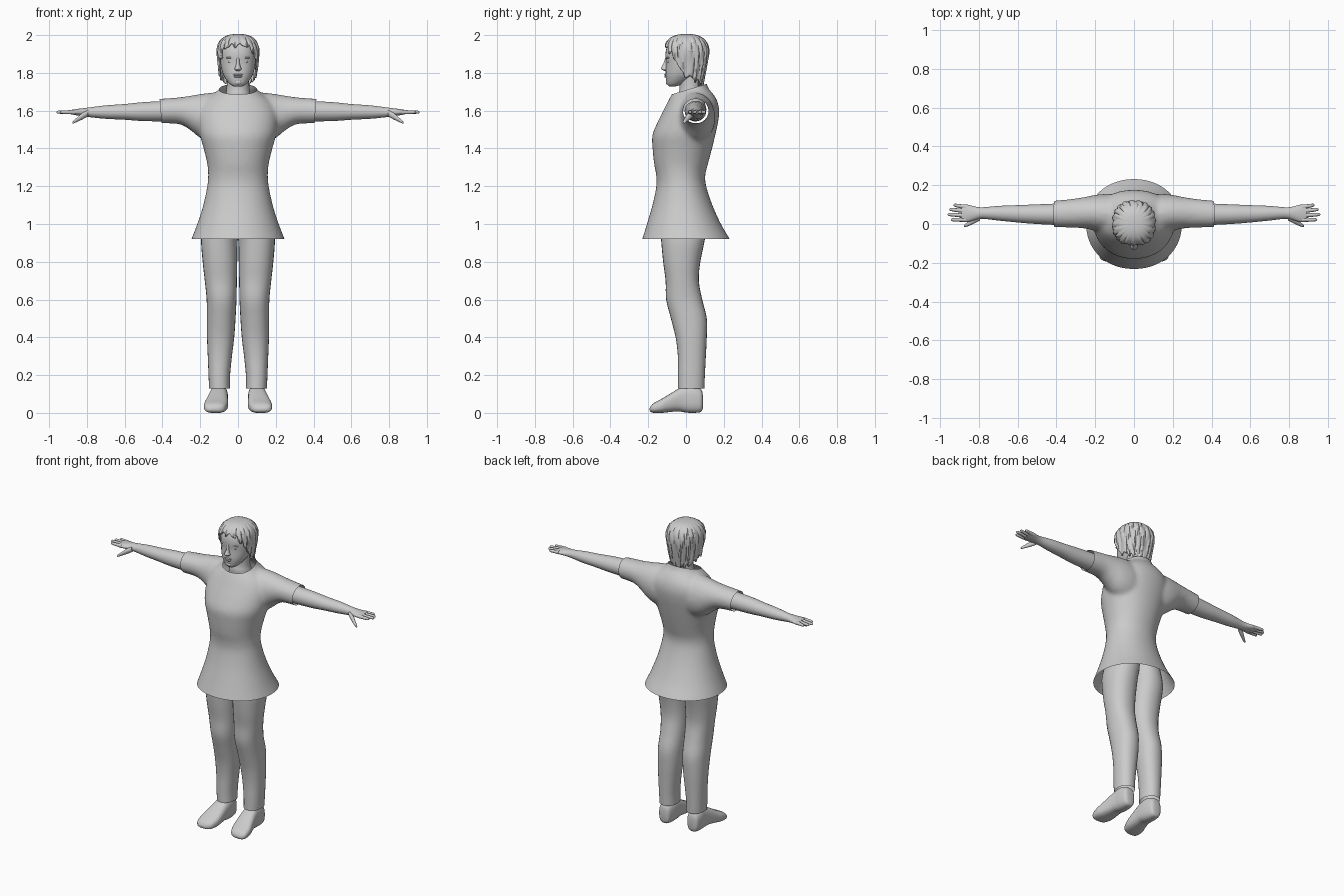
import bpy, bmesh
from math import sin, cos, pi, copysign
from mathutils import Vector, Matrix


def smooth_rings(rings, steps):
    """Catmull-Rom interpolation between hand-placed cross-sections."""
    out = []
    for i in range(len(rings) - 1):
        p = [rings[max(0, min(len(rings) - 1, i + k))] for k in (-1, 0, 1, 2)]
        for s in range(steps):
            t = s / steps
            out.append([0.5 * (2 * b + (c - a) * t + (2 * a - 5 * b + 4 * c - d) * t * t
                               + (3 * b - a - 3 * c + d) * t ** 3) for a, b, c, d in zip(*p)])
    return out + [list(rings[-1])]


def loft(bm, axis, rings, n=28, power=2.0, steps=4, cap=True):
    """Rings are (position on axis, low, high, low, high) for the other two axes."""
    i, j = [k for k in range(3) if k != axis]
    prev, first = None, None
    for t, a0, a1, b0, b1 in smooth_rings(rings, steps):
        ring = []
        for k in range(n):
            c, s = cos(2 * pi * k / n), sin(2 * pi * k / n)
            p = [0, 0, 0]
            p[axis] = t
            p[i] = (a0 + a1) / 2 + (a1 - a0) / 2 * copysign(abs(c) ** (2 / power), c)
            p[j] = (b0 + b1) / 2 + (b1 - b0) / 2 * copysign(abs(s) ** (2 / power), s)
            ring.append(bm.verts.new(p))
        if prev:
            for k in range(n):
                bm.faces.new((prev[k], prev[k - 1], ring[k - 1], ring[k]))
        else:
            first = ring
        prev = ring
    if cap:
        bm.faces.new(first)
        bm.faces.new(prev)


def ball(bm, loc, size):
    m = Matrix.Translation(loc) @ Matrix.Diagonal((*size, 1))
    bmesh.ops.create_uvsphere(bm, u_segments=14, v_segments=8, radius=1, matrix=m)


def mirror_x(bm):
    geo = bmesh.ops.duplicate(bm, geom=bm.verts[:] + bm.edges[:] + bm.faces[:])["geom"]
    for v in geo:
        if isinstance(v, bmesh.types.BMVert):
            v.co.x = -v.co.x


def finish(name, bm, angle=60, mirror=False):
    if mirror:
        mirror_x(bm)
    bmesh.ops.recalc_face_normals(bm, faces=bm.faces[:])
    me = bpy.data.meshes.new(name)
    bm.to_mesh(me)
    bm.free()
    me.shade_smooth()
    me.set_sharp_from_angle(angle=angle * pi / 180)
    ob = bpy.data.objects.new(name, me)
    bpy.context.collection.objects.link(ob)
    return ob


def sym(z, w, y0, y1):
    return (z, -w, w, y0, y1)


# Tunic: sleeves and body are fused, smoothed, then cut open at hem, cuffs and collar
bm = bmesh.new()
loft(bm, 0, [(0.04, -.06, .15, 1.42, 1.69), (.14, -.05, .155, 1.43, 1.695),
             (.20, -.035, .15, 1.455, 1.688), (.25, -.024, .14, 1.495, 1.68),
             (.30, -.02, .132, 1.525, 1.672), (.36, -.018, .125, 1.532, 1.667),
             (.45, -.017, .117, 1.532, 1.66)])
mirror_x(bm)
loft(bm, 2, [sym(.88, .262, -.245, .25), sym(.92, .247, -.232, .232), sym(1.0, .216, -.207, .185),
             sym(1.1, .184, -.178, .14), sym(1.2, .163, -.157, .107), sym(1.26, .158, -.158, .102),
             sym(1.32, .163, -.169, .117), sym(1.40, .182, -.177, .138), sym(1.47, .202, -.178, .155),
             sym(1.54, .212, -.15, .17), sym(1.60, .208, -.12, .176), sym(1.65, .18, -.095, .166),
             sym(1.69, .128, -.073, .143), sym(1.72, .096, -.055, .118), sym(1.78, .08, -.045, .10)],
     n=48, power=2.1)
tunic = finish("tunic", bm)
rm = tunic.modifiers.new("fuse", "REMESH")
rm.mode, rm.voxel_size = "VOXEL", 0.011
sm = tunic.modifiers.new("soften", "SMOOTH")
sm.factor, sm.iterations = 0.5, 8
fused = bpy.data.meshes.new_from_object(tunic.evaluated_get(bpy.context.evaluated_depsgraph_get()))
bpy.data.objects.remove(tunic)
bm = bmesh.new()
bm.from_mesh(fused)
for co, no in (((0, 0, .92), (0, 0, -1)), ((.41, 0, 0), (1, 0, -.08)), ((-.41, 0, 0), (-1, 0, -.08)),
               ((0, .02, 1.715), (0, -.3, 1))):
    off = Vector(co)
    if no[0]:
        off.z = 1.6
    bmesh.ops.bisect_plane(bm, geom=bm.verts[:] + bm.edges[:] + bm.faces[:],
                           plane_co=off, plane_no=no, clear_outer=True)
finish("tunic", bm)

# Trousers
bm = bmesh.new()
loft(bm, 2, [(.13, .043, .153, -.042, .097), (.20, .042, .156, -.042, .10), (.30, .032, .16, -.043, .105),
             (.40, .02, .164, -.055, .11), (.50, .013, .165, -.08, .11), (.60, .008, .166, -.105, .086),
             (.70, .006, .176, -.108, .068), (.80, .004, .187, -.121, .076), (.92, .001, .195, -.132, .10),
             (1.0, -.01, .178, -.135, .105), (1.1, -.01, .155, -.125, .09)], power=2.2, cap=False)
finish("trousers", bm, mirror=True)

# Shoes
bm = bmesh.new()
loft(bm, 1, [(.09, .082, .122, .03, .09), (.08, .066, .14, .006, .125), (.04, .056, .148, 0, .145),
             (0, .053, .15, .002, .145), (-.04, .053, .157, .008, .128), (-.09, .052, .17, .004, .098),
             (-.13, .055, .18, 0, .074), (-.168, .068, .178, 0, .054), (-.184, .085, .168, .004, .04),
             (-.192, .11, .15, .012, .026)], power=2.7)
finish("shoes", bm, mirror=True)

# Forearms and hands
bm = bmesh.new()
loft(bm, 0, [(.36, -.007, .107, 1.543, 1.652), (.50, 0, .101, 1.545, 1.645), (.60, .008, .097, 1.552, 1.635),
             (.70, .018, .093, 1.557, 1.628), (.78, .027, .086, 1.565, 1.618), (.82, .02, .09, 1.57, 1.613),
             (.86, .01, .10, 1.576, 1.608), (.888, .014, .097, 1.582, 1.603)])
for base, tip, length in ((.022, .022, .942), (.044, .049, .96), (.067, .075, .952), (.088, .097, .93)):
    mid = (base + tip) / 2
    xm = (.87 + length) / 2
    loft(bm, 0, [(.865, base - .012, base + .012, 1.58, 1.604), (xm, mid - .01, mid + .01, 1.582, 1.602),
                 (length - .008, tip - .008, tip + .008, 1.584, 1.6),
                 (length, tip - .003, tip + .003, 1.588, 1.594)], n=10, steps=3)
loft(bm, 0, [(.795, .018, .05, 1.568, 1.604), (.825, .002, .032, 1.552, 1.588), (.85, -.009, .014, 1.541, 1.566),
             (.868, -.016, .001, 1.533, 1.55), (.876, -.014, -.006, 1.532, 1.54)], n=10)
finish("arms_and_hands", bm, mirror=True)

# Head and neck
bm = bmesh.new()
loft(bm, 2, [sym(1.727, .02, -.088, -.06), sym(1.74, .043, -.1, -.02), sym(1.77, .067, -.106, .03),
             sym(1.80, .082, -.108, .065), sym(1.85, .093, -.106, .09), sym(1.90, .095, -.109, .098),
             sym(1.94, .09, -.10, .093), sym(1.97, .07, -.08, .075), sym(1.982, .035, -.045, .045)],
     power=2.2)
loft(bm, 2, [sym(1.60, .09, -.03, .11), sym(1.68, .068, -.04, .09), sym(1.72, .06, -.034, .08),
             sym(1.80, .06, -.035, .08)])
finish("head", bm)

# Nose, lips, eyes and brows
bm = bmesh.new()
loft(bm, 2, [sym(1.811, .011, -.116, -.09), sym(1.82, .019, -.132, -.09), sym(1.832, .014, -.13, -.09),
             sym(1.85, .009, -.12, -.09), sym(1.88, .008, -.11, -.09)], n=14)
ball(bm, (0, -.105, 1.79), (.026, .011, .005))
ball(bm, (0, -.104, 1.78), (.022, .011, .006))
ball(bm, (0, -.094, 1.75), (.024, .013, .014))
for s in (-1, 1):
    ball(bm, (s * .037, -.091, 1.86), (.017, .009, .007))
    ball(bm, (s * .04, -.092, 1.88), (.025, .012, .005))
    ball(bm, (s * .094, .0, 1.85), (.009, .018, .03))
finish("face_features", bm)

# Hair: a squarish cap with rippled locks, short in front, long at the nape
bm = bmesh.new()
N, M, prev = 144, 22, None
for r in range(M + 1):
    row = []
    for k in range(N):
        th = 2 * pi * k / N
        f = (1 - cos(th)) / 2                      # 0 at the front, 1 at the back
        hem = 1.935 - .14 * min(1, f / .42) ** 1.6 - .065 * max(0, (f - .42) / .58)
        hem += .009 * sin(th * 15) + .006 * sin(th * 23 + 1)
        s = (.02 + .98 * r / M) * (pi / 2 + (1.9 - hem) / .1)
        if s < pi / 2:
            rad, z = sin(s) ** .75, 1.9 + .098 * cos(s) ** .75
        else:
            z = 1.9 - .1 * (s - pi / 2)
            rad = 1 - 1.1 * (1.9 - z) * (.5 + f)
        rip = .03 * sin(th * 20 + 2 * sin(2.2 * s)) + .015 * sin(th * 33 + s * 2)
        rad *= 1 + rip * min(1, s)
        sx, cy = sin(th), -cos(th)
        row.append(bm.verts.new((.103 * rad * copysign(abs(sx) ** .85, sx),
                                 .003 + .11 * rad * copysign(abs(cy) ** .85, cy), z)))
    if prev:
        for k in range(N):
            bm.faces.new((prev[k - 1], prev[k], row[k], row[k - 1]))
    else:
        bm.faces.new(row)
    prev = row
hair = finish("hair", bm, 40)
edge = hair.modifiers.new("thickness", "SOLIDIFY")
edge.thickness = .008
